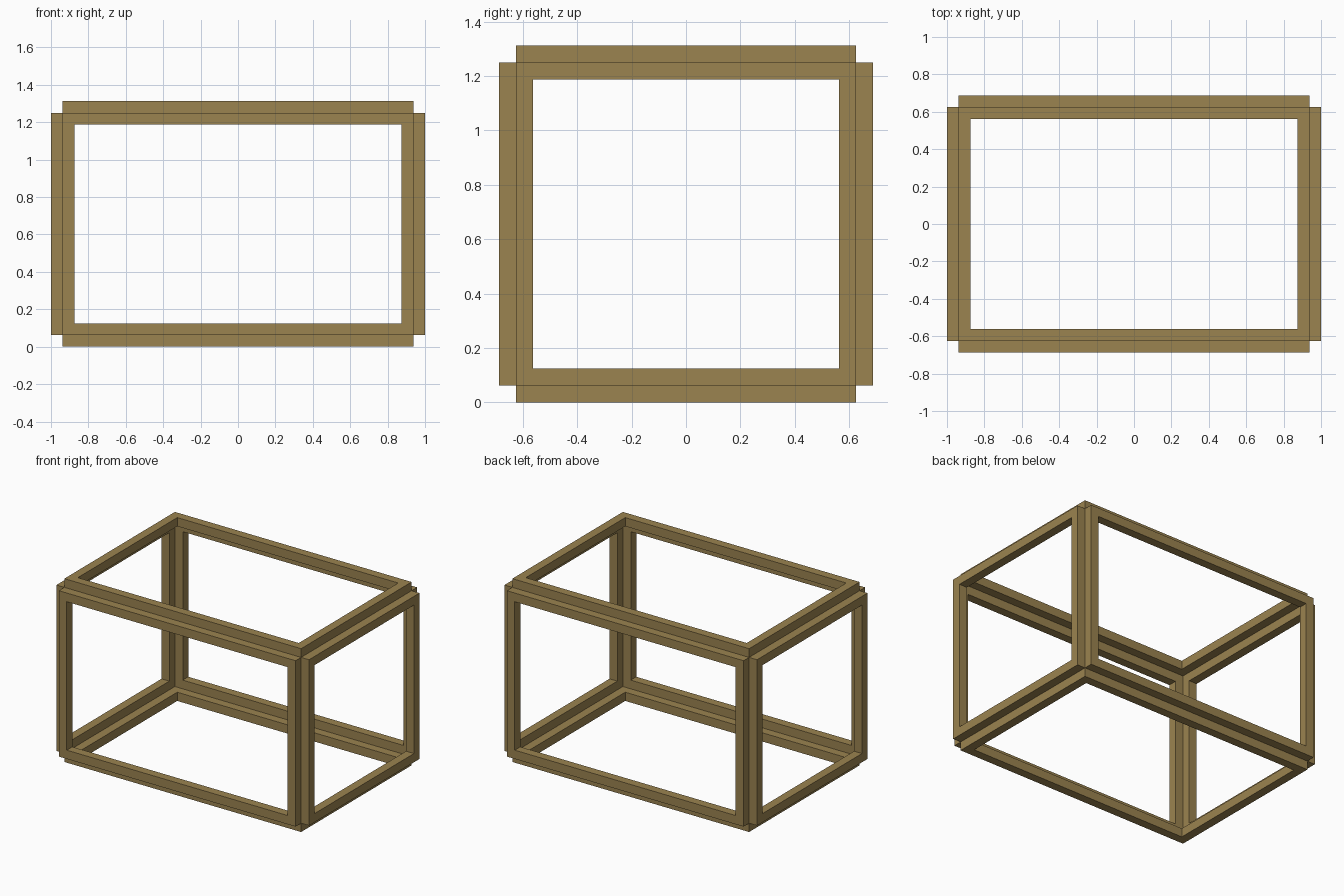
import bpy
import bmesh
from mathutils import Vector

if "Cube" in bpy.data.objects:
    bpy.data.objects.remove(bpy.data.objects["Cube"], do_unlink=True)

BAR = 0.0625                                # square bar thickness
HALF = Vector((0.9375, 0.625, 0.59375))     # half size of the inner box
CENTRE = Vector((0, 0, 0.65625))

# Wood colour
wood = bpy.data.materials.new("tan_wood")
wood.use_nodes = True
colour = (0.328, 0.227, 0.080, 1)
wood.diffuse_color = colour
bsdf = next(n for n in wood.node_tree.nodes if n.type == 'BSDF_PRINCIPLED')
bsdf.inputs["Base Color"].default_value = colour
bsdf.inputs["Roughness"].default_value = 0.8


def frame(name, axis, side):
    """Rectangular ring lying on one side of the inner box."""
    u, v = (axis + 1) % 3, (axis + 2) % 3
    bm = bmesh.new()

    def loop(inset, depth):
        verts = []
        for su, sv in ((-1, -1), (1, -1), (1, 1), (-1, 1)):
            p = Vector((0, 0, 0))
            p[u] = su * (HALF[u] - inset)
            p[v] = sv * (HALF[v] - inset)
            p[axis] = side * (HALF[axis] + depth)
            verts.append(bm.verts.new(p))
        return verts

    # Sweep the square bar section around the rectangle
    section = [loop(0, 0), loop(0, BAR), loop(BAR, BAR), loop(BAR, 0)]
    for i in range(4):
        a, b = section[i], section[(i + 1) % 4]
        for k in range(4):
            n = (k + 1) % 4
            bm.faces.new((a[k], a[n], b[n], b[k]))
    bmesh.ops.recalc_face_normals(bm, faces=bm.faces)

    mesh = bpy.data.meshes.new(name)
    bm.to_mesh(mesh)
    bm.free()
    mesh.materials.append(wood)
    obj = bpy.data.objects.new(name, mesh)
    obj.location = CENTRE
    bpy.context.collection.objects.link(obj)


# One frame for each side of the box
for name, axis, side in (
    ("right_frame", 0, -1), ("left_frame", 0, 1),
    ("front_frame", 1, -1), ("back_frame", 1, 1),
    ("bottom_frame", 2, -1), ("top_frame", 2, 1),
):
    frame(name, axis, side)
